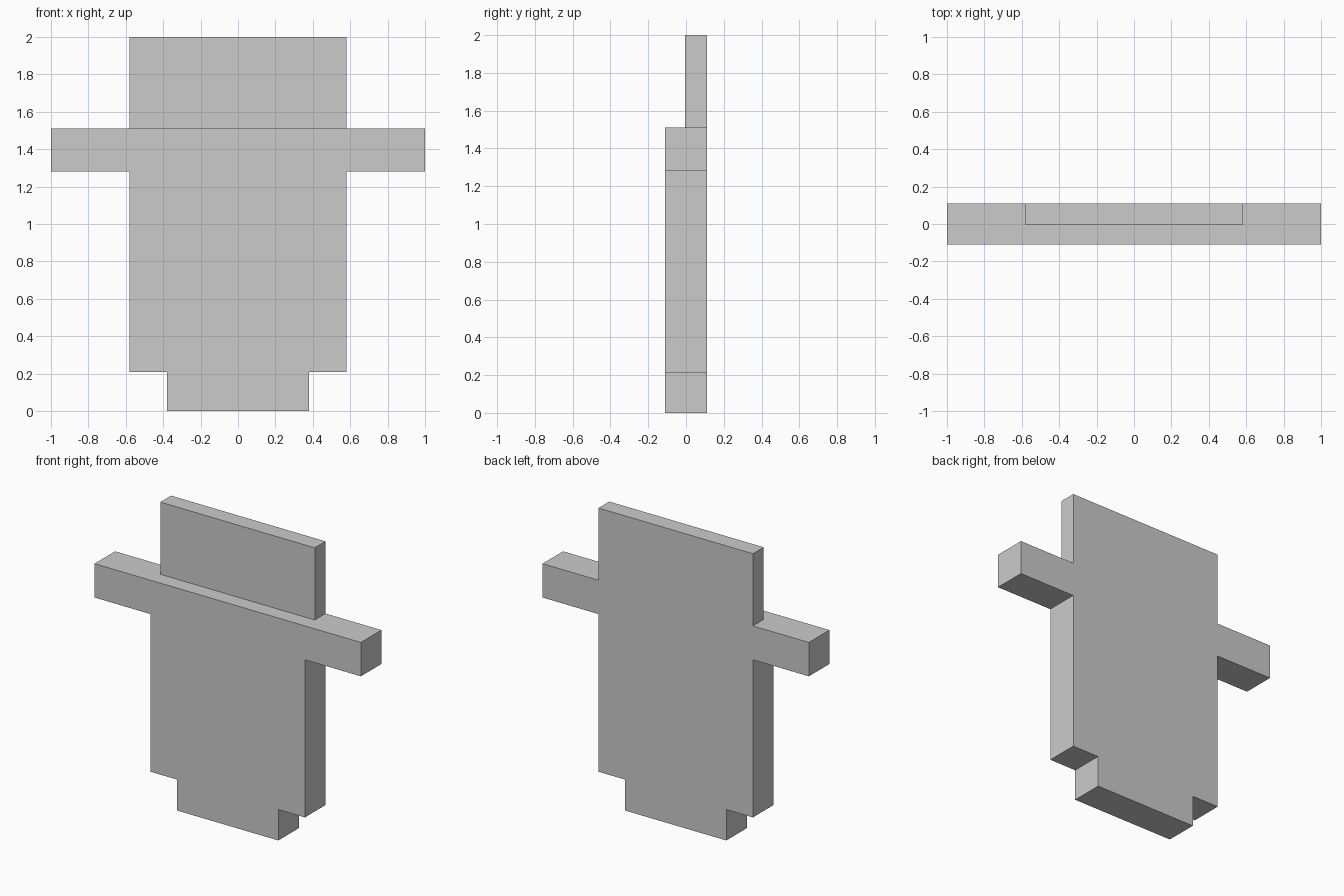
import bpy, bmesh

if "Cube" in bpy.data.objects:
    bpy.data.objects.remove(bpy.data.objects["Cube"])

FRONT, BACK, STEP = -0.11, 0.11, -0.005   # depth planes
BODY_X, SHOULDER_Z, TOP_Z = 0.58, 1.51, 2.0

# Right half of the lower outline, from foot to shoulder (x, z)
half = [(0.38, 0), (0.38, 0.21), (BODY_X, 0.21), (BODY_X, 1.28),
        (1.0, 1.28), (1.0, SHOULDER_Z)]
outline = half + [(-x, z) for x, z in reversed(half)]
# Upper panel outline, continuing between the two shoulders
panel = [(BODY_X, SHOULDER_Z), (BODY_X, TOP_Z),
         (-BODY_X, TOP_Z), (-BODY_X, SHOULDER_Z)]

bm = bmesh.new()


def ring(points, y):
    return [bm.verts.new((x, y, z)) for x, z in points]


def bridge(a, b):
    for i in range(len(a) - 1):
        bm.faces.new((a[i], a[i + 1], b[i + 1], b[i]))


front, back = ring(outline, FRONT), ring(outline, BACK)
panel_front, panel_back = ring(panel, STEP), ring(panel, BACK)
n = len(half)

# Front faces of the body and the recessed panel
bm.faces.new(front)
bm.faces.new(panel_front)
# One continuous back face
bm.faces.new(back[:n] + panel_back + back[n:])
# Side walls of body, underside and panel
bridge(front[n:] + front[:n], back[n:] + back[:n])
bridge(panel_front, panel_back)
# Shoulder ledge wrapping around the panel foot
bm.faces.new((front[n], front[n - 1], back[n - 1], panel_back[0],
              panel_front[0], panel_front[3], panel_back[3], back[n]))

bmesh.ops.recalc_face_normals(bm, faces=bm.faces)
mesh = bpy.data.meshes.new("stepped_plate")
bm.to_mesh(mesh)
bm.free()
bpy.context.collection.objects.link(bpy.data.objects.new("stepped_plate", mesh))
